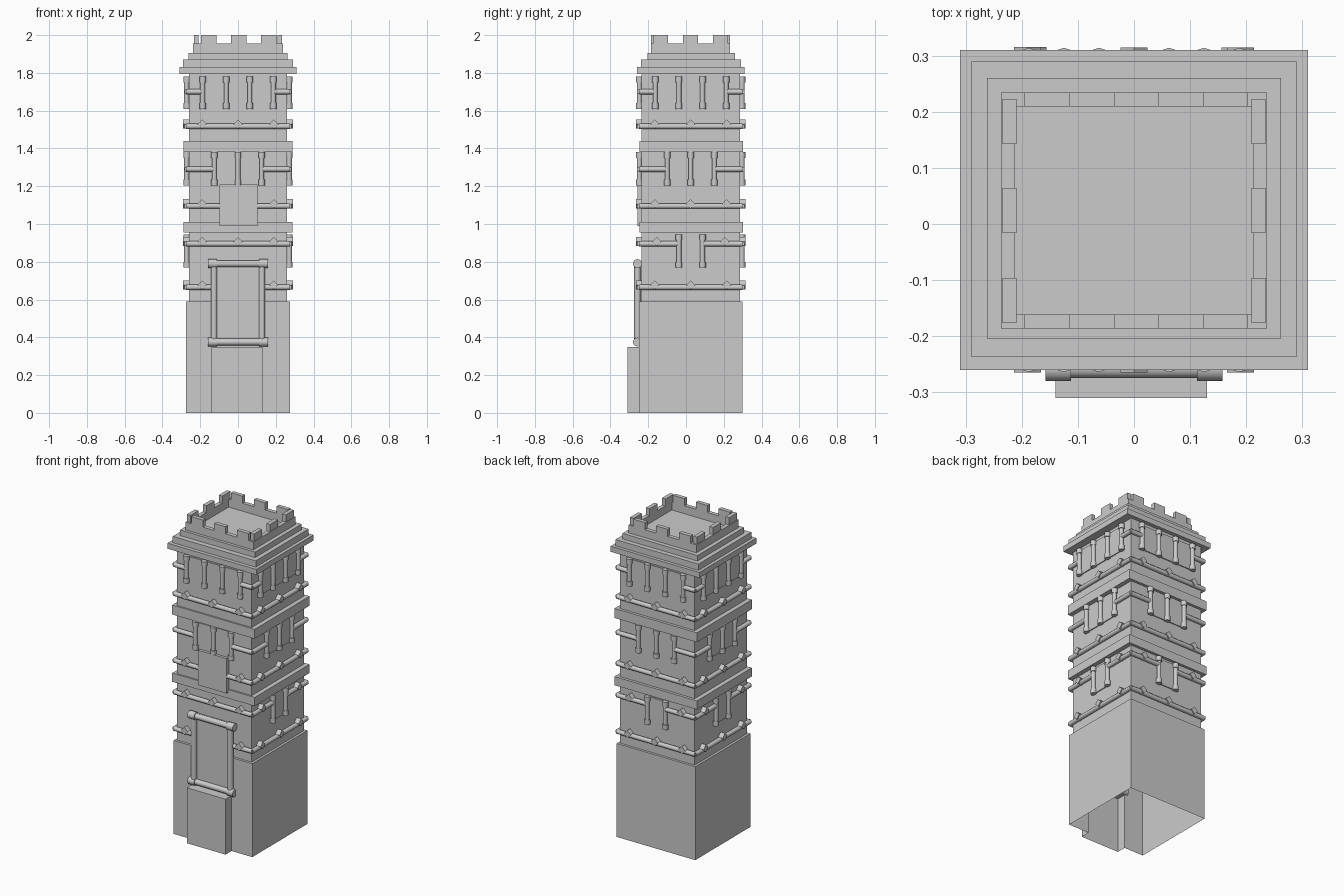
import bpy, bmesh, math
from mathutils import Matrix, Vector

if "Cube" in bpy.data.objects:
    bpy.data.objects.remove(bpy.data.objects["Cube"])

CY, H = 0.025, 0.26          # tower centre in y, half width of the shaft


def finish(name, bm, smooth=False):
    me = bpy.data.meshes.new(name)
    bm.to_mesh(me)
    bm.free()
    ob = bpy.data.objects.new(name, me)
    bpy.context.collection.objects.link(ob)
    if smooth:
        bpy.ops.object.select_all(action='DESELECT')
        ob.select_set(True)
        bpy.context.view_layer.objects.active = ob
        bpy.ops.object.shade_smooth_by_angle(angle=math.radians(50))
    return ob


def add_box(bm, x0, x1, y0, y1, z0, z1, mat=Matrix()):
    m = (mat @ Matrix.Translation(((x0 + x1) / 2, (y0 + y1) / 2, (z0 + z1) / 2))
         @ Matrix.Diagonal((x1 - x0, y1 - y0, z1 - z0, 1)))
    bmesh.ops.create_cube(bm, size=1, matrix=m)


def add_rod(bm, a, b, r, mat, seg=10):
    a, b = Vector(a), Vector(b)
    d = b - a
    m = mat @ Matrix.Translation((a + b) / 2) @ d.to_track_quat('Z', 'Y').to_matrix().to_4x4()
    bmesh.ops.create_cone(bm, cap_ends=True, segments=seg, radius1=r, radius2=r,
                          depth=d.length, matrix=m)


def box(name, *dims):
    bm = bmesh.new()
    add_box(bm, *dims)
    return finish(name, bm)


def side(k):
    # local frame of a wall: x along it, -y outwards, y = 0 on the wall
    return (Matrix.Translation((0, CY, 0)) @ Matrix.Rotation(k * math.pi / 2, 4, 'Z')
            @ Matrix.Translation((0, -H, 0)))


# plinth: hollow, open below, with a hollow entrance block in front
bm = bmesh.new()
xs, y0, y1, ys, zt, zs = 0.275, -0.25, 0.30, -0.31, 0.59, 0.35
sl, sr = -0.14, 0.13


def face(*pts):
    bm.faces.new([bm.verts.new(p) for p in pts])


def wall(a, b, z0, z1):
    face((*a, z0), (*b, z0), (*b, z1), (*a, z1))


for a, b in (((sr, y0), (xs, y0)), ((xs, y0), (xs, y1)), ((xs, y1), (-xs, y1)),
             ((-xs, y1), (-xs, y0)), ((-xs, y0), (sl, y0))):
    wall(a, b, 0, zt)
wall((sl, y0), (sr, y0), zs, zt)
for a, b in (((sl, y0), (sl, ys)), ((sl, ys), (sr, ys)), ((sr, ys), (sr, y0))):
    wall(a, b, 0, zs)
face((sl, ys, zs), (sr, ys, zs), (sr, y0, zs), (sl, y0, zs))
face((-xs, y0, zt), (xs, y0, zt), (xs, y1, zt), (-xs, y1, zt))
bmesh.ops.remove_doubles(bm, verts=bm.verts, dist=1e-5)
finish("plinth", bm)

# shaft, floor bands and stepped cornice
box("shaft", -H, H, CY - H, CY + H, zt, 1.80)
for i, (z0, z1) in enumerate(((0.955, 1.01), (1.38, 1.44))):
    box(f"floor_band_{i}", -0.288, 0.288, -0.245, 0.302, z0, z1)
for i, (hx, ya, yb, z0, z1) in enumerate(((0.31, -0.26, 0.31, 1.795, 1.83),
                                          (0.29, -0.237, 0.29, 1.83, 1.87),
                                          (0.262, -0.204, 0.26, 1.87, 1.905))):
    box(f"cornice_step_{i}", -hx, hx, ya, yb, z0, z1)

# parapet with merlons
bm = bmesh.new()
PX, PA, PB, T = 0.237, -0.186, 0.234, 0.025
add_box(bm, -PX, PX, PA, PA + T, 1.90, 1.955)
add_box(bm, -PX, PX, PB - T, PB, 1.90, 1.955)
for s in (-PX, PX - T):
    add_box(bm, s, s + T, PA + T, PB - T, 1.90, 1.955)
for c in (-0.155, 0.004, 0.163):
    for y in (PA, PB - T):
        add_box(bm, c - 0.04, c + 0.04, y, y + T, 1.955, 2.0)
for c in (-0.136, 0.024, 0.183):
    for x in (-PX + 0.003, PX - T - 0.003):
        add_box(bm, x, x + T, c - 0.04, c + 0.04, 1.955, 2.0)
finish("parapet", bm)

# windows: columns with capitals and bases, plus flat panes
bm, panes = bmesh.new(), bmesh.new()
rows = ((1.61, 1.78, 3), (1.205, 1.38, 2), (0.77, 0.945, 1))
for k in range(4):
    m = side(k)
    for z0, z1, n in rows:
        if n == 1 and k == 0:
            continue
        w = 0.0625 * n
        add_box(panes, -w, w, -0.006, 0.004, z0 + 0.005, z1 - 0.005, m)
        for i in range(n + 1):
            u = -w + 0.125 * i
            add_rod(bm, (u, -0.012, z0), (u, -0.012, z1), 0.013, m)
            for z in (z0, z1 - 0.03):
                add_rod(bm, (u, -0.011, z), (u, -0.011, z + 0.03), 0.018, m)
finish("window_columns", bm, True)
finish("window_panes", panes)

# string courses: round mouldings with diamond studs
bm, studs = bmesh.new(), bmesh.new()
E = H + 0.014
for k in range(4):
    m = side(k)
    runs = [(1.517, 0, (-0.19, 0, 0.19)), (1.70, 0.1875, ()), (1.29, 0.125, ()),
            (1.095, 0.098 if k == 0 else 0, (-0.19, 0.19) if k == 0 else (-0.19, 0, 0.19)),
            (0.895, 0 if k == 0 else 0.0625, (-0.19, 0, 0.19) if k == 0 else (-0.18, 0.18)),
            (0.665, 0.13 if k == 0 else 0, (-0.19, 0.19) if k == 0 else (-0.19, 0, 0.19))]
    for z, gap, us in runs:
        for s in (-1, 1):
            add_rod(bm, (s * gap, -0.011, z), (s * E, -0.011, z), 0.014, m)
        for u in us:
            d = (m @ Matrix.Translation((u, -0.012, z + 0.012))
                 @ Matrix.Rotation(math.pi / 4, 4, 'Y'))
            add_box(studs, -0.017, 0.017, -0.018, 0.018, -0.017, 0.017, d)
finish("string_courses", bm, True)
finish("diamond_studs", studs)

# front panel below the middle window
box("front_panel", -0.098, 0.102, -0.258, -0.23, 0.99, 1.21)

# doorway: slab, posts, sill and lintel with end caps
box("door", -0.13, 0.13, -0.253, -0.23, 0.36, 0.80)
bm = bmesh.new()
I = Matrix()
Y = -0.257
for s in (-1, 1):
    add_rod(bm, (s * 0.127, Y, 0.36), (s * 0.127, Y, 0.80), 0.017, I)
    for z in (0.375, 0.79):
        add_rod(bm, (s * 0.112, Y, z), (s * 0.158, Y, z), 0.024, I)
for z in (0.375, 0.79):
    add_rod(bm, (-0.13, Y, z), (0.13, Y, z), 0.018, I)
finish("door_frame", bm, True)
